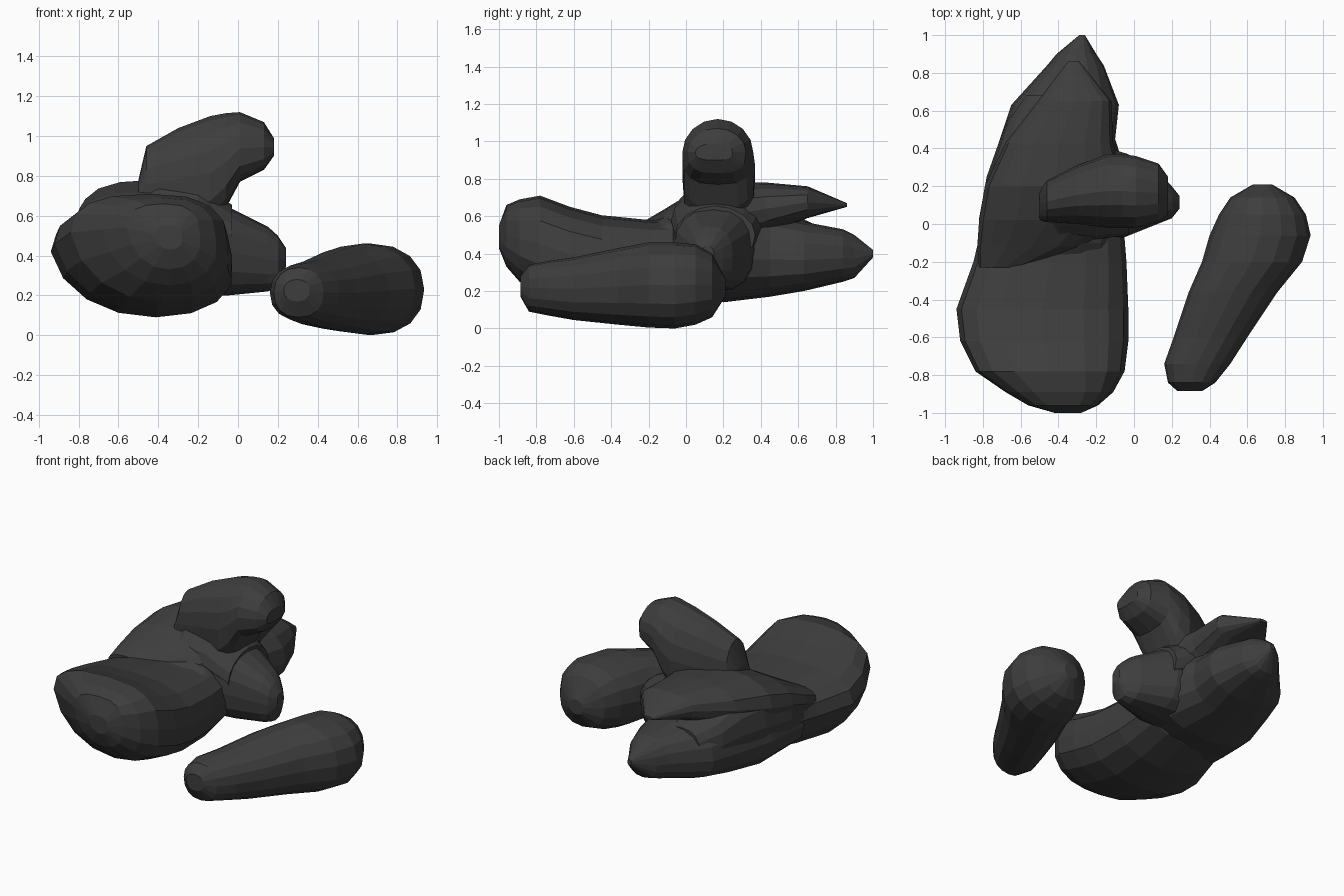
import bpy, bmesh, math

mat = bpy.data.materials.new("charcoal stone")
mat.diffuse_color = (0.047, 0.047, 0.047, 1)


def rock(name, axis, sections, top=2.5, low=2.5, mid=0.5, skew=0.0, tilt=0.0, sides=16):
    """Faceted lump lofted along an axis.
    Each section: (position, side min, side max, z min, z max).
    top / low: squareness of each half, mid: height fraction of the widest line,
    skew: sideways shift of the underside, tilt: drop of the widest line to one side."""
    bm = bmesh.new()
    rings = []
    for p, a0, a1, z0, z1 in sections:
        ring = []
        zm = z0 + (z1 - z0) * mid
        for i in range(sides):
            t = 2 * math.pi * i / sides
            c, s = math.cos(t), math.sin(t)
            power = top if s > 0 else low
            u = math.copysign(abs(c) ** (2 / power), c) if abs(c) > 1e-6 else 0
            v = math.copysign(abs(s) ** (2 / power), s) if abs(s) > 1e-6 else 0
            a = (a0 + a1) / 2 + u * (a1 - a0) / 2
            a += skew * (a1 - a0) * max(0, -v)
            a = min(a, a1)
            z = zm + v * ((z1 - zm) if s > 0 else (zm - z0))
            z -= tilt * (z1 - z0) * u * (1 - abs(v))
            ring.append(bm.verts.new((p, a, z) if axis == "x" else (a, p, z)))
        rings.append(ring)
    for r, q in zip(rings, rings[1:]):
        for i in range(sides):
            j = (i + 1) % sides
            bm.faces.new((r[i], r[j], q[j], q[i]))
    bm.faces.new(rings[0])
    bm.faces.new(rings[-1])
    bmesh.ops.recalc_face_normals(bm, faces=bm.faces)
    me = bpy.data.meshes.new(name)
    bm.to_mesh(me)
    bm.free()
    me.materials.append(mat)
    ob = bpy.data.objects.new(name, me)
    bpy.context.collection.objects.link(ob)
    return ob


# Big boulder at the front
rock("front_boulder", "y", [
    (-1.0, -0.42, -0.28, 0.43, 0.55),
    (-0.96, -0.56, -0.19, 0.33, 0.66),
    (-0.89, -0.68, -0.11, 0.25, 0.69),
    (-0.78, -0.84, -0.05, 0.17, 0.71),
    (-0.62, -0.92, -0.03, 0.12, 0.65),
    (-0.45, -0.94, -0.03, 0.09, 0.605),
    (-0.20, -0.85, -0.04, 0.10, 0.58),
    (0.05, -0.79, -0.06, 0.16, 0.57),
    (0.20, -0.65, -0.20, 0.25, 0.50)], 2.6, 2.1, 0.58, 0.08, 0.06)

# Lower rear boulder, tapering to a point
rock("rear_boulder", "y", [
    (-0.25, -0.70, -0.12, 0.25, 0.52),
    (-0.10, -0.82, -0.08, 0.18, 0.62),
    (0.20, -0.79, -0.02, 0.14, 0.66),
    (0.45, -0.71, -0.10, 0.17, 0.61),
    (0.63, -0.65, -0.08, 0.20, 0.57),
    (0.84, -0.46, -0.16, 0.25, 0.53),
    (0.90, -0.41, -0.20, 0.27, 0.50),
    (1.0, -0.29, -0.26, 0.38, 0.42)], 2.3, 2.4, 0.45)

# Shoulder joining the rear boulder and the ledge on the left
rock("left_shoulder", "y", [
    (-0.15, -0.82, -0.30, 0.25, 0.58),
    (0.03, -0.82, -0.20, 0.22, 0.71),
    (0.25, -0.78, -0.15, 0.22, 0.75),
    (0.42, -0.72, -0.25, 0.24, 0.71),
    (0.55, -0.67, -0.30, 0.28, 0.62),
    (0.68, -0.58, -0.30, 0.28, 0.56)], 2.5, 2.2)

# Upper rear ledge overhanging at the back
rock("rear_ledge", "y", [
    (-0.23, -0.82, -0.55, 0.42, 0.57),
    (-0.12, -0.83, -0.25, 0.40, 0.635),
    (0.02, -0.82, -0.08, 0.40, 0.72),
    (0.20, -0.79, -0.05, 0.42, 0.78),
    (0.43, -0.68, -0.11, 0.50, 0.78),
    (0.65, -0.51, -0.12, 0.59, 0.76),
    (0.86, -0.35, -0.29, 0.65, 0.67)])

# Flared foot of the cap stone
rock("cap_foot", "x", [
    (-0.50, 0.00, 0.30, 0.50, 0.74),
    (-0.40, -0.07, 0.42, 0.42, 0.79),
    (-0.20, -0.08, 0.42, 0.40, 0.76),
    (-0.03, -0.06, 0.37, 0.35, 0.655)], 1.9, 2.3)

# Leaning cap stone
rock("cap_stone", "x", [
    (-0.50, 0.02, 0.19, 0.60, 0.78),
    (-0.46, 0.01, 0.23, 0.58, 0.95),
    (-0.30, 0.00, 0.31, 0.55, 1.04),
    (-0.14, -0.02, 0.37, 0.55, 1.10),
    (-0.06, -0.02, 0.37, 0.64, 1.115),
    (0.01, -0.02, 0.36, 0.77, 1.12),
    (0.13, 0.01, 0.32, 0.83, 1.07),
    (0.18, 0.05, 0.25, 0.90, 0.99)], 2.0, 3.0, 0.48)

# Stub bulging out on the right
rock("side_stub", "x", [
    (-0.40, -0.12, 0.42, 0.18, 0.68),
    (-0.05, -0.07, 0.36, 0.20, 0.645),
    (0.15, 0.01, 0.25, 0.22, 0.545),
    (0.20, 0.03, 0.20, 0.24, 0.50),
    (0.24, 0.08, 0.15, 0.34, 0.44)])

# Separate long stone on the right
rock("loose_stone", "y", [
    (-0.885, 0.23, 0.36, 0.17, 0.28),
    (-0.84, 0.18, 0.43, 0.09, 0.34),
    (-0.74, 0.16, 0.51, 0.07, 0.36),
    (-0.60, 0.21, 0.60, 0.045, 0.38),
    (-0.36, 0.29, 0.76, 0.02, 0.43),
    (-0.20, 0.36, 0.89, 0.005, 0.46),
    (-0.06, 0.40, 0.935, 0.0, 0.46),
    (0.05, 0.45, 0.91, 0.02, 0.45),
    (0.14, 0.51, 0.85, 0.06, 0.40),
    (0.21, 0.63, 0.73, 0.17, 0.27)], 2.2, 2.3)
